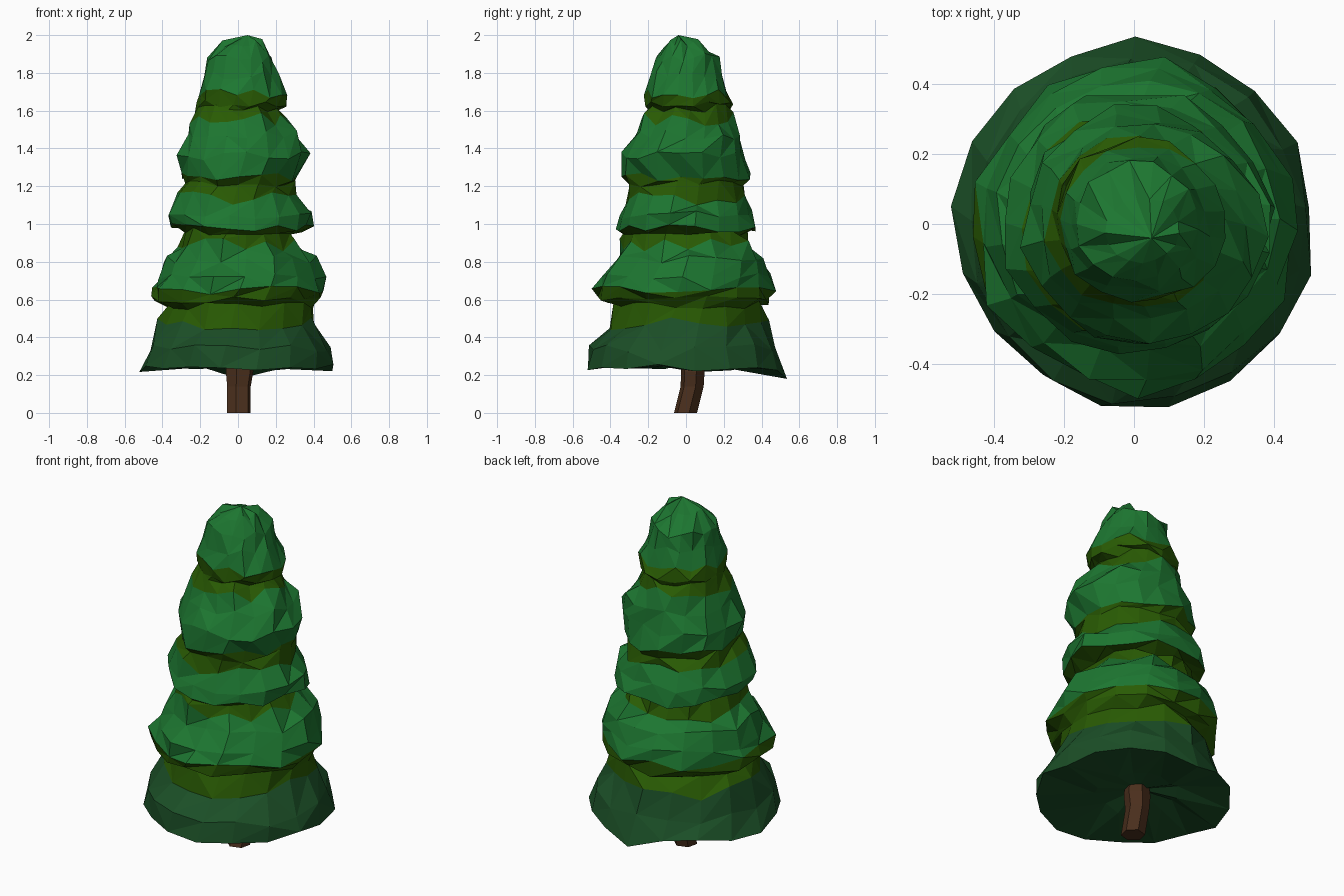
import bpy, bmesh, math, random

if "Cube" in bpy.data.objects:
    bpy.data.objects.remove(bpy.data.objects["Cube"])

random.seed(7)
SIDES = 17


def material(name, rgb):
    m = bpy.data.materials.new(name)
    m.diffuse_color = (*rgb, 1)
    m.use_nodes = True
    m.node_tree.nodes["Principled BSDF"].inputs["Base Color"].default_value = m.diffuse_color
    return m


GREEN = material("leaf green", (0.012, 0.182, 0.030))
DARK = material("dark green", (0.011, 0.078, 0.020))
OLIVE = material("olive green", (0.022, 0.104, 0.001))
BROWN = material("bark brown", (0.070, 0.029, 0.012))


def finish(bm, name, mats):
    bmesh.ops.recalc_face_normals(bm, faces=bm.faces)
    me = bpy.data.meshes.new(name)
    bm.to_mesh(me)
    bm.free()
    for m in mats:
        me.materials.append(m)
    ob = bpy.data.objects.new(name, me)
    bpy.context.collection.objects.link(ob)
    return ob


def ring(bm, z, x0, x1, y0, y1, sides, jr=0.0, jz=0.0, turn=0.0):
    """Ellipse of vertices filling the given x and y range, roughened."""
    out = []
    for i in range(sides):
        a = 2 * math.pi * i / sides + turn
        k = 1 + random.uniform(-jr, jr)
        out.append(bm.verts.new(((x0 + x1) / 2 + (x1 - x0) / 2 * k * math.cos(a),
                                 (y0 + y1) / 2 + (y1 - y0) / 2 * k * math.sin(a),
                                 z + random.uniform(-jz, jz))))
    return out


def skin(bm, a, b, colour, rough=True):
    """Join two rings, split into triangles with random diagonals."""
    n = len(a)
    for i in range(n):
        j = (i + 1) % n
        if not rough:
            faces = [(a[i], a[j], b[j], b[i])]
        elif random.random() < 0.5:
            faces = [(a[i], a[j], b[j]), (a[i], b[j], b[i])]
        else:
            faces = [(a[i], a[j], b[i]), (a[j], b[j], b[i])]
        for f in faces:
            bm.faces.new(f).material_index = colour


# Foliage rings: z, x range, y range
profile = [
    (0.255, -0.22, 0.22, -0.20, 0.24),
    (0.235, -0.51, 0.515, -0.52, 0.52),
    (0.34, -0.475, 0.495, -0.51, 0.475),
    (0.475, -0.41, 0.42, -0.42, 0.42),
    (0.57, -0.37, 0.40, -0.37, 0.385),
    (0.595, -0.44, 0.42, -0.46, 0.45),
    (0.65, -0.45, 0.46, -0.475, 0.46),
    (0.72, -0.43, 0.455, -0.455, 0.455),
    (0.81, -0.38, 0.40, -0.38, 0.41),
    (0.885, -0.32, 0.32, -0.35, 0.345),
    (0.96, -0.29, 0.28, -0.34, 0.32),
    (0.98, -0.36, 0.39, -0.38, 0.38),
    (1.05, -0.39, 0.385, -0.37, 0.36),
    (1.14, -0.32, 0.31, -0.33, 0.315),
    (1.22, -0.28, 0.30, -0.31, 0.30),
    (1.25, -0.31, 0.32, -0.33, 0.33),
    (1.36, -0.31, 0.37, -0.35, 0.31),
    (1.47, -0.27, 0.32, -0.28, 0.28),
    (1.56, -0.25, 0.25, -0.24, 0.25),
    (1.615, -0.22, 0.21, -0.205, 0.22),
    (1.635, -0.22, 0.25, -0.215, 0.24),
    (1.69, -0.22, 0.27, -0.215, 0.225),
    (1.79, -0.185, 0.21, -0.19, 0.19),
    (1.88, -0.165, 0.19, -0.16, 0.175),
    (1.955, -0.08, 0.13, -0.11, 0.075),
]
# Colour of each band between rings: d dark, o olive, g green
bands = "ddd" "ooo" "ggg" "oo" "gg" "oo" "ggg" "ooo" "ggg"
palette = {"g": 0, "d": 1, "o": 2}

bm = bmesh.new()
rings = []
for n, p in enumerate(profile):
    jr = 0.03 if n < 3 else 0.055
    jz = 0.04 if n in (3, 9, 13, 18) else 0.024
    rings.append(ring(bm, *p, SIDES, jr, jz, 0.05 + 0.04 * n))
# one drooping corner of the lowest hem at the back
droop = max(rings[1], key=lambda v: v.co.y)
droop.co.y, droop.co.z = 0.535, 0.18
for a, b, c in zip(rings, rings[1:], bands):
    skin(bm, a, b, palette[c])
# closing fans: tip and underside
for loop, point, colour in ((rings[-1], (0.05, -0.04, 2.0), 0),
                            (rings[0], (0, 0.03, 0.27), 1)):
    pole = bm.verts.new(point)
    for i in range(SIDES):
        bm.faces.new((loop[i], loop[(i + 1) % SIDES], pole)).material_index = colour
finish(bm, "foliage", [GREEN, DARK, OLIVE])

# Trunk, bent towards the back
bm = bmesh.new()
trunk = [ring(bm, *p, 6, turn=0.3) for p in (
    (0.0, -0.06, 0.07, -0.065, 0.06),
    (0.14, -0.06, 0.07, -0.03, 0.095),
    (0.22, -0.068, 0.085, -0.028, 0.1),
    (0.30, -0.06, 0.07, -0.03, 0.09))]
for a, b in zip(trunk, trunk[1:]):
    skin(bm, a, b, 0, rough=False)
bm.faces.new(trunk[0])
bm.faces.new(trunk[-1])
finish(bm, "trunk", [BROWN])
